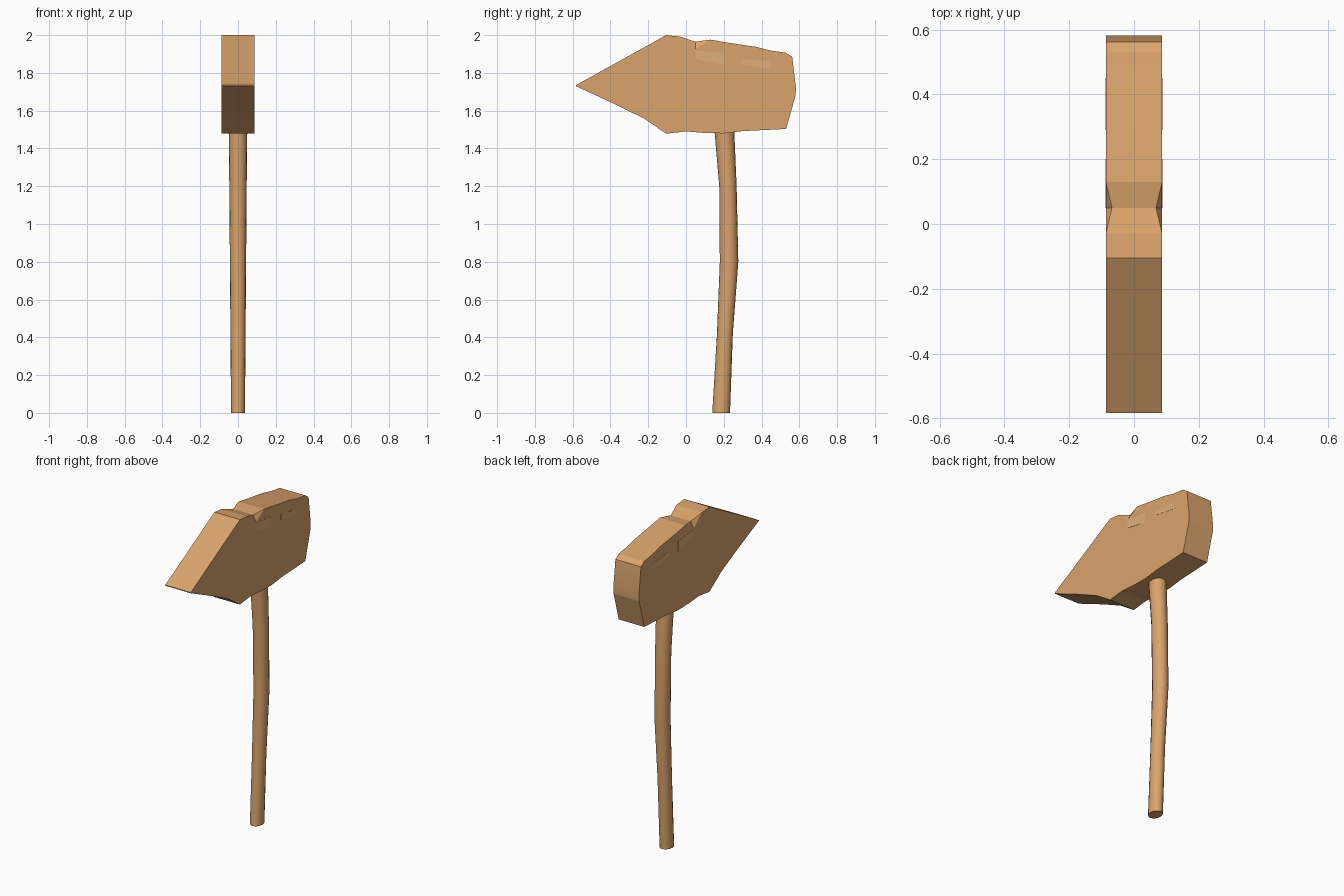
import bpy, bmesh, math

if "Cube" in bpy.data.objects:
    bpy.data.objects.remove(bpy.data.objects["Cube"])

def material(name, rgb):
    m = bpy.data.materials.new(name)
    m.diffuse_color = (*rgb, 1)
    m.use_nodes = True
    m.node_tree.nodes["Principled BSDF"].inputs["Base Color"].default_value = m.diffuse_color
    return m

wood = material("wood", (0.70, 0.37, 0.15))
pale = material("pale_wood", (0.75, 0.43, 0.19))

def finish(bm, name, mat, angle):
    bmesh.ops.recalc_face_normals(bm, faces=bm.faces)
    me = bpy.data.meshes.new(name)
    bm.to_mesh(me)
    bm.free()
    ob = bpy.data.objects.new(name, me)
    bpy.context.collection.objects.link(ob)
    me.materials.append(mat)
    bpy.context.view_layer.objects.active = ob
    ob.select_set(True)
    bpy.ops.object.shade_smooth_by_angle(angle=math.radians(angle))
    ob.select_set(False)
    return ob

# Head: side outline (y, z) extruded in x, pinched at the notch on top
W = 0.087
NOTCH = 3
outline = [(-0.583, 1.735), (-0.105, 2.0), (-0.03, 1.992), (0.05, 1.965),
           (0.13, 1.976), (0.21, 1.962), (0.37, 1.938), (0.45, 1.918),
           (0.53, 1.907), (0.562, 1.885), (0.582, 1.72), (0.58, 1.68),
           (0.53, 1.503), (0.30, 1.492), (0.20, 1.48), (0.10, 1.482),
           (0.0, 1.49), (-0.105, 1.478), (-0.22, 1.557), (-0.38, 1.636),
           (-0.583, 1.73)]
bm = bmesh.new()
rims = []
for s in (-1, 1):
    rim = [bm.verts.new((s * (0.068 if i == NOTCH else W), y, z))
           for i, (y, z) in enumerate(outline)]
    low = bm.verts.new((s * W, 0.05, 1.925))
    bm.faces.new(rim[:NOTCH] + [low] + rim[NOTCH + 1:])
    # hollowed sides of the notch
    bm.faces.new((rim[NOTCH - 1], rim[NOTCH], low))
    bm.faces.new((rim[NOTCH], rim[NOTCH + 1], low))
    rims.append(rim)
n = len(outline)
for i in range(n):
    j = (i + 1) % n
    bm.faces.new((rims[0][i], rims[0][j], rims[1][j], rims[1][i]))
finish(bm, "hammer_head", wood, 10)

# Pale chipped patches on both cheeks of the head
patches = [[(0.05, 1.92), (0.20, 1.905), (0.20, 1.842), (0.05, 1.872)],
           [(0.29, 1.875), (0.45, 1.862), (0.45, 1.82), (0.29, 1.847)]]
bm = bmesh.new()
for s in (-1, 1):
    for pts in patches:
        a = [bm.verts.new((s * (W - 0.002), y, z)) for y, z in pts]
        b = [bm.verts.new((s * (W + 0.001), y, z)) for y, z in pts]
        bm.faces.new(a)
        bm.faces.new(b)
        for i in range(4):
            j = (i + 1) % 4
            bm.faces.new((a[i], a[j], b[j], b[i]))
finish(bm, "cheek_patches", pale, 10)

# Bent handle: rings of (z, centre y, x radius, y radius)
rings = [(0, 0.186, 0.037, 0.047), (0.42, 0.206, 0.040, 0.042),
         (0.80, 0.228, 0.043, 0.049), (1.20, 0.222, 0.046, 0.046),
         (1.48, 0.204, 0.049, 0.052), (1.60, 0.195, 0.050, 0.052)]
SIDES = 16
bm = bmesh.new()
loops = [[bm.verts.new((rx * math.cos(2 * math.pi * k / SIDES),
                        cy + ry * math.sin(2 * math.pi * k / SIDES), z))
          for k in range(SIDES)] for z, cy, rx, ry in rings]
for a, b in zip(loops, loops[1:]):
    for k in range(SIDES):
        j = (k + 1) % SIDES
        bm.faces.new((a[k], a[j], b[j], b[k]))
bm.faces.new(loops[0])
bm.faces.new(loops[-1])
finish(bm, "handle", wood, 40)
